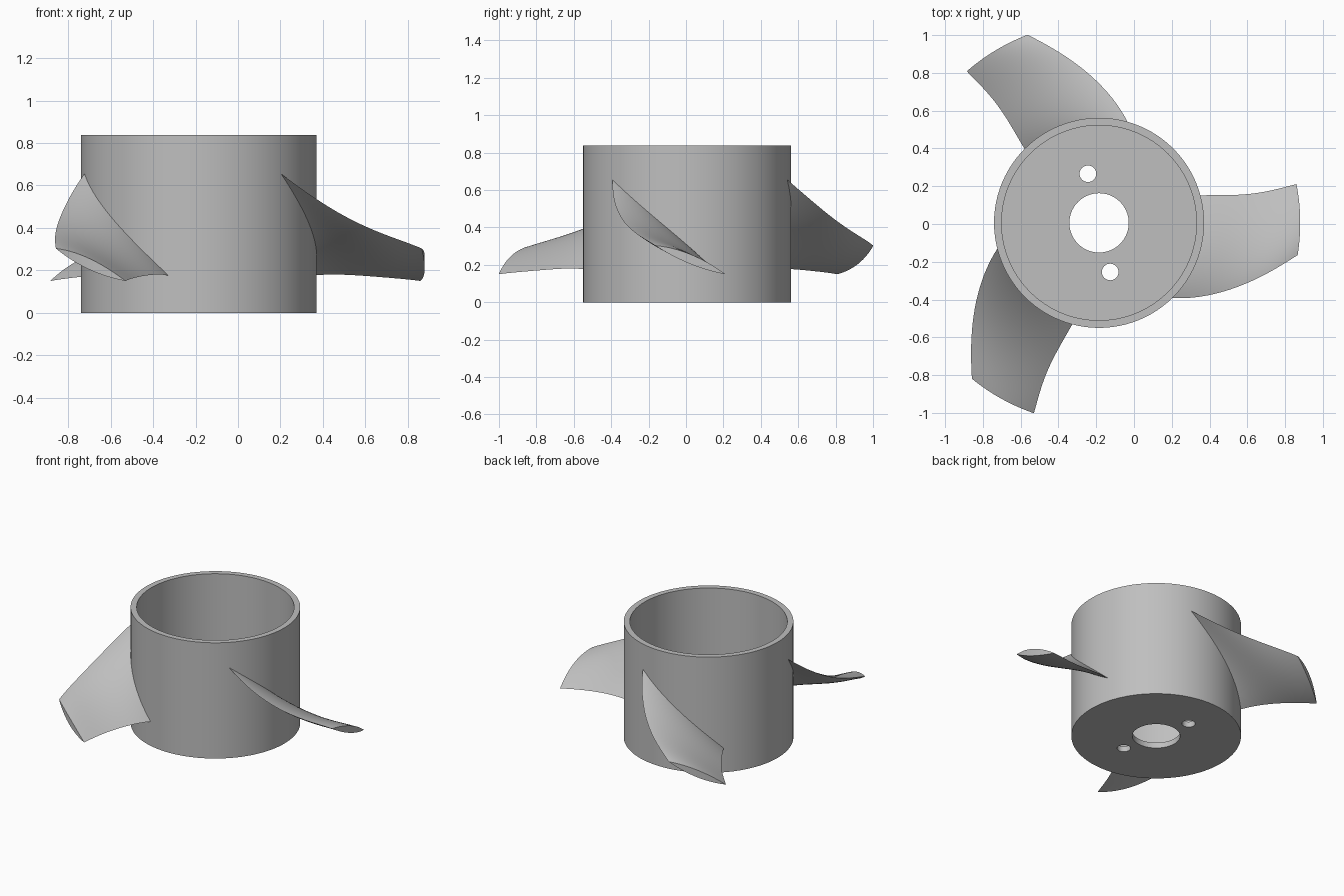
import bpy, bmesh, math
from mathutils import Matrix, Vector

cube = bpy.data.objects.get("Cube")
if cube:
    bpy.data.objects.remove(cube, do_unlink=True)

CENTRE = Vector((-0.185, 0.006, 0))
HUB_R, WALL, HEIGHT, FLOOR, BORE = 0.556, 0.04, 0.837, 0.04, 0.157
TIP_R = 1.065

grey = bpy.data.materials.new("plain grey")
grey.use_nodes = True
colour = (0.52, 0.52, 0.52, 1)
grey.diffuse_color = colour
grey.node_tree.nodes["Principled BSDF"].inputs["Base Color"].default_value = colour


def finish(name, bm, angle=35):
    bmesh.ops.recalc_face_normals(bm, faces=bm.faces)
    mesh = bpy.data.meshes.new(name)
    bm.to_mesh(mesh)
    bm.free()
    mesh.materials.append(grey)
    obj = bpy.data.objects.new(name, mesh)
    bpy.context.collection.objects.link(obj)
    smooth(obj, angle)
    return obj


def smooth(obj, angle):
    bpy.ops.object.select_all(action='DESELECT')
    obj.select_set(True)
    bpy.context.view_layer.objects.active = obj
    bpy.ops.object.shade_smooth_by_angle(angle=math.radians(angle))


def skin(bm, rings, closed):
    """Join successive closed rings of vertices with quads."""
    pairs = list(zip(rings, rings[1:]))
    if closed:
        pairs.append((rings[-1], rings[0]))
    for a, b in pairs:
        n = len(a)
        for i in range(n):
            j = (i + 1) % n
            bm.faces.new((a[i], a[j], b[j], b[i]))


# Hub: an open cup with a bored floor
def make_hub():
    bm = bmesh.new()
    inner = HUB_R - WALL
    profile = [(BORE, 0), (HUB_R, 0), (HUB_R, HEIGHT),
               (inner, HEIGHT), (inner, FLOOR), (BORE, FLOOR)]
    steps = 96
    rings = []
    for r, z in profile:
        turns = [2 * math.pi * k / steps for k in range(steps)]
        rings.append([bm.verts.new(CENTRE + Vector((r * math.cos(t), r * math.sin(t), z)))
                      for t in turns])
    skin(bm, rings, closed=True)
    hub = finish("hub", bm)

    # Two small bolt holes through the floor
    for side in (1, -1):
        cut = bmesh.new()
        spot = CENTRE + Vector((-0.059, 0.26, 0)) * side
        bmesh.ops.create_cone(cut, cap_ends=True, segments=32, radius1=0.044,
                              radius2=0.044, depth=0.3, matrix=Matrix.Translation(spot))
        cutter = finish("hole_cutter", cut)
        cutter.hide_render = True
        mod = hub.modifiers.new("bolt hole", 'BOOLEAN')
        mod.operation = 'DIFFERENCE'
        mod.solver = 'EXACT'
        mod.object = cutter
        bpy.context.view_layer.objects.active = hub
        bpy.ops.object.modifier_apply(modifier=mod.name)
        bpy.data.objects.remove(cutter, do_unlink=True)
    smooth(hub, 35)


def through(values, u):
    """Smooth curve through evenly spaced values, u from 0 to 1."""
    n = len(values) - 1
    total = 0
    for i, value in enumerate(values):
        for j in range(n + 1):
            if j != i:
                value *= (u * n - j) / (i - j)
        total += value
    return total


# Blade edges from hub to tip: angle in degrees and height
LEAD_ANGLE = (-45.7, -34.4, -24.6, -16.2, -9.2)
LEAD_Z = (0.655, 0.53, 0.43, 0.36, 0.303)
TRAIL_ANGLE = (15.2, 12.4, 10.9, 10.7, 11.1)
TRAIL_Z = (0.175, 0.18, 0.173, 0.163, 0.15)


# Blade: thin pointed sections swept outwards, starting inside the hub wall
def make_blade(name, turn):
    bm = bmesh.new()
    spans, chords = 24, 20
    rings = []
    for s in range(spans + 1):
        u = -0.04 + 1.04 * s / spans
        r = HUB_R + (TIP_R - HUB_R) * u
        upper = 0.015 + 0.015 * u
        lower = 0.04 - 0.018 * u
        a0, a1 = through(LEAD_ANGLE, u), through(TRAIL_ANGLE, u)
        z0, z1 = through(LEAD_Z, u), through(TRAIL_Z, u)

        def point(v, bulge):
            angle = math.radians(a0 + (a1 - a0) * v + turn)
            z = z0 + (z1 - z0) * v + bulge * 4 * v * (1 - v)
            return bm.verts.new(CENTRE + Vector((r * math.cos(angle), r * math.sin(angle), z)))

        ring = [point(k / chords, upper) for k in range(chords + 1)]
        ring += [point(k / chords, -lower) for k in range(chords - 1, 0, -1)]
        rings.append(ring)
    skin(bm, rings, closed=False)
    # Close both ends with strips across the section
    for ring in (rings[0], rings[-1]):
        n = len(ring)
        for k in range(chords):
            corners = [ring[k], ring[k + 1], ring[(n - k - 1) % n], ring[(n - k) % n]]
            bm.faces.new(list(dict.fromkeys(corners)))
    finish(name, bm, 30)


make_hub()
for number in range(3):
    make_blade(f"blade_{number + 1}", 120 * number)
